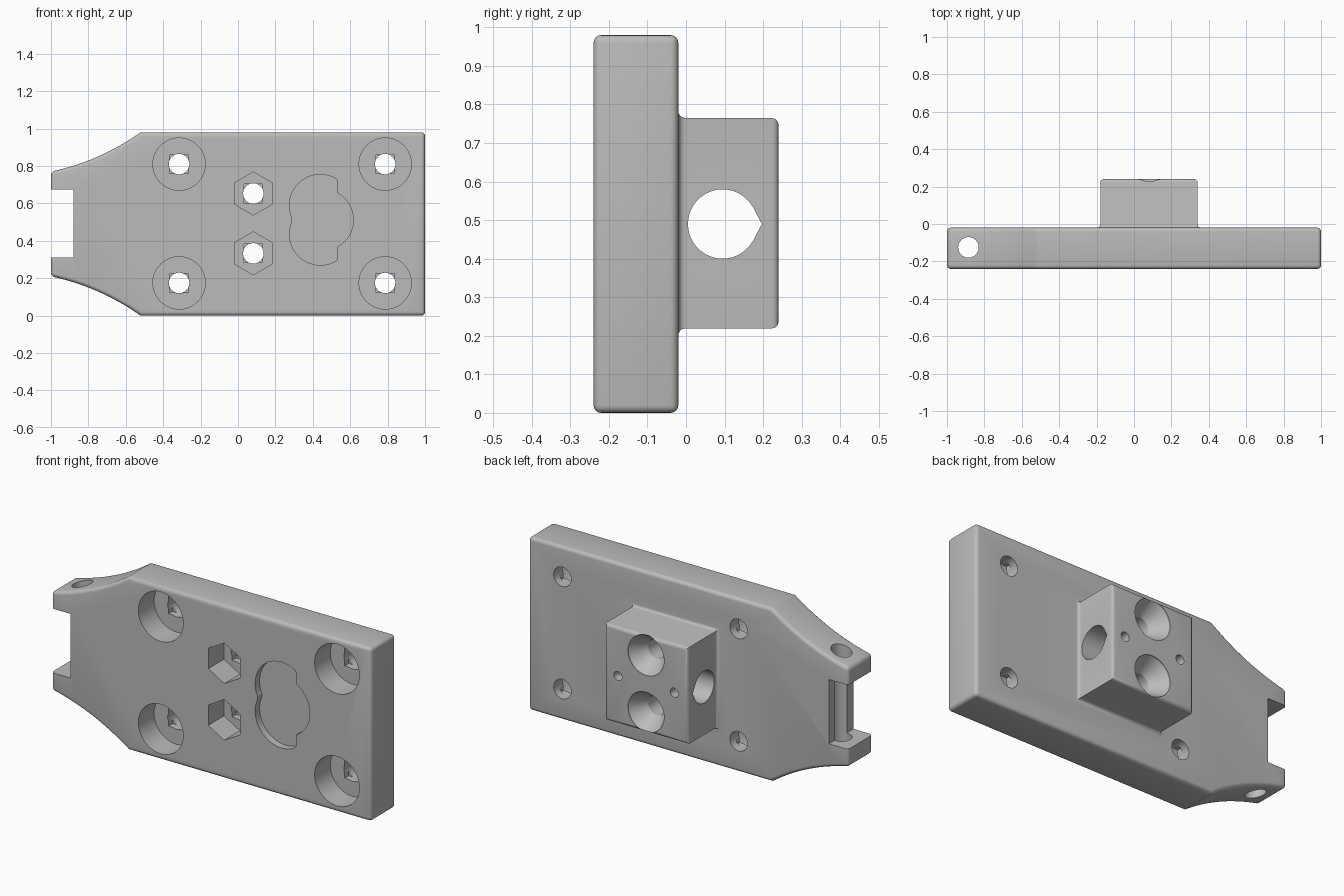
import bpy, bmesh
from math import sin, cos, pi, radians, sqrt

if "Cube" in bpy.data.objects:
    bpy.data.objects.remove(bpy.data.objects["Cube"], do_unlink=True)

grey = bpy.data.materials.new("plain grey")
grey.use_nodes = True
tone = (0.5, 0.5, 0.5, 1)
grey.diffuse_color = tone
grey.node_tree.nodes["Principled BSDF"].inputs["Base Color"].default_value = tone

MID = 0.49          # mid height
FRONT, BACK, TAIL = -0.24, -0.02, 0.24


def loft(name, rings):
    """Closed solid through matching rings of points."""
    bm = bmesh.new()
    loops = [[bm.verts.new(p) for p in ring] for ring in rings]
    n = len(loops[0])
    for a, b in zip(loops, loops[1:]):
        for i in range(n):
            j = (i + 1) % n
            bm.faces.new((a[i], a[j], b[j], b[i]))
    bm.faces.new(loops[0])
    bm.faces.new(loops[-1])
    bmesh.ops.recalc_face_normals(bm, faces=bm.faces)
    mesh = bpy.data.meshes.new(name)
    bm.to_mesh(mesh)
    bm.free()
    mesh.materials.append(grey)
    ob = bpy.data.objects.new(name, mesh)
    bpy.context.collection.objects.link(ob)
    return ob


def prism(name, pts, lo, hi, axis="y"):
    place = {"x": lambda u, v, t: (t, u, v),
             "y": lambda u, v, t: (u, t, v),
             "z": lambda u, v, t: (u, v, t)}[axis]
    return loft(name, [[place(u, v, t) for u, v in pts] for t in (lo, hi)])


def circle(u, v, r, n=32, turn=0.0):
    return [(u + r * cos(turn + 2 * pi * i / n), v + r * sin(turn + 2 * pi * i / n))
            for i in range(n)]


def square(u, v, h):
    return circle(u, v, h * sqrt(2), 4, pi / 4)


def apply(ob, mod):
    bpy.context.view_layer.objects.active = ob
    bpy.ops.object.modifier_apply(modifier=mod.name)


def combine(ob, tool, operation="DIFFERENCE"):
    mod = ob.modifiers.new("combine", "BOOLEAN")
    mod.operation, mod.solver, mod.object = operation, "EXACT", tool
    apply(ob, mod)
    bpy.data.objects.remove(tool, do_unlink=True)


# Plate: straight on one end, swept in to a narrow hinge end on the other
def sweep(t):
    a, b, c = (-0.52, 0.98), (-0.743, 0.824), (-1, 0.77)
    return tuple((1 - t) ** 2 * p + 2 * t * (1 - t) * q + t * t * r
                 for p, q, r in zip(a, b, c))


upper = [(1, 0.98)] + [sweep(i / 12) for i in range(13)]
outline = upper + [(x, 0.98 - z) for x, z in reversed(upper)]
body = prism("mounting_plate", outline, FRONT, BACK)
bevel = body.modifiers.new("rounded edges", "BEVEL")
bevel.limit_method, bevel.angle_limit = "ANGLE", radians(50)
bevel.width, bevel.segments = 0.02, 4
apply(body, bevel)

# Rear block: rounded outer rim and a small fillet at the base
R = 0.018
section = [(BACK - 0.08, R), (BACK - 0.001, R)]
section += [(BACK + R * (1 - cos(a)), R * (1 - sin(a)))
            for a in (pi / 8, pi / 4, 3 * pi / 8, pi / 2)]
section += [(TAIL - R * (1 - sin(a)), -R * (1 - cos(a)))
            for a in (0, pi / 8, pi / 4, 3 * pi / 8, pi / 2)]
rings = []
for y, o in section:
    w, h = 0.26 + o, 0.273 + o
    rings.append([(0.08 + sx * w, y, 0.492 + sz * h)
                  for sx, sz in ((-1, -1), (1, -1), (1, 1), (-1, 1))])
combine(body, loft("rear_block", rings), "UNION")

# Hinge slot and its vertical pin hole
slot = [(-1.1, 0.312), (-0.88, 0.312), (-0.88, 0.675), (-1.1, 0.675)]
combine(body, prism("hinge_slot", slot, -0.4, 0.2))
combine(body, prism("pin_hole", circle(-0.885, -0.125, 0.055), -0.1, 1.1, "z"))


# Stepped bolt holes: wide pocket, square step, round through hole
def bolt_hole(x, z, pocket, far):
    combine(body, prism("pocket", pocket, FRONT - 0.1, FRONT + 0.14))
    combine(body, prism("square_step", square(x, z, 0.05), FRONT - 0.1, FRONT + 0.175))
    combine(body, prism("through_hole", circle(x, z, 0.055, 24), FRONT - 0.1, far))


for x in (-0.315, 0.787):
    for z in (0.175, 0.81):
        bolt_hole(x, z, circle(x, z, 0.14, 40), 0.1)

for z in (0.333, 0.653):
    bolt_hole(0.082, z, circle(0.082, z, 0.115, 6, pi / 2), 0.4)
    # Countersink with a short straight lip on the rear face
    cone = [(TAIL + 0.05, 0.113), (TAIL - 0.008, 0.113), (TAIL - 0.1, 0.054)]
    combine(body, loft("countersink", [[(u, y, v) for u, v in circle(0.082, z, r)]
                                       for y, r in cone]))

# Shallow lobed recess in the front face
floor = FRONT + 0.04
for z in (0.435, 0.59):
    lobe = [(min(x, 0.53), v) for x, v in circle(0.44, z, 0.165, 48)]
    combine(body, prism("recess_lobe", lobe, FRONT - 0.1, floor))
combine(body, prism("recess_centre", circle(0.453, 0.512, 0.164, 48), FRONT - 0.1, floor))

# Teardrop bore through the block, pointed to the rear
arc = [radians(30 + i * 10) for i in range(31)]
drop = [(0.197, MID)] + [(0.095 + 0.09 * cos(a), MID + 0.09 * sin(a)) for a in arc]
combine(body, prism("teardrop_bore", drop, -0.5, 0.6, "x"))

# Two small screw holes on the rear face
for x in (-0.095, 0.258):
    combine(body, prism("screw_hole", circle(x, MID, 0.026, 16), 0.1, TAIL + 0.1))

# Smooth curved walls, crisp edges
bpy.ops.object.select_all(action="DESELECT")
body.select_set(True)
bpy.context.view_layer.objects.active = body
bpy.ops.object.shade_smooth_by_angle(angle=radians(30))
